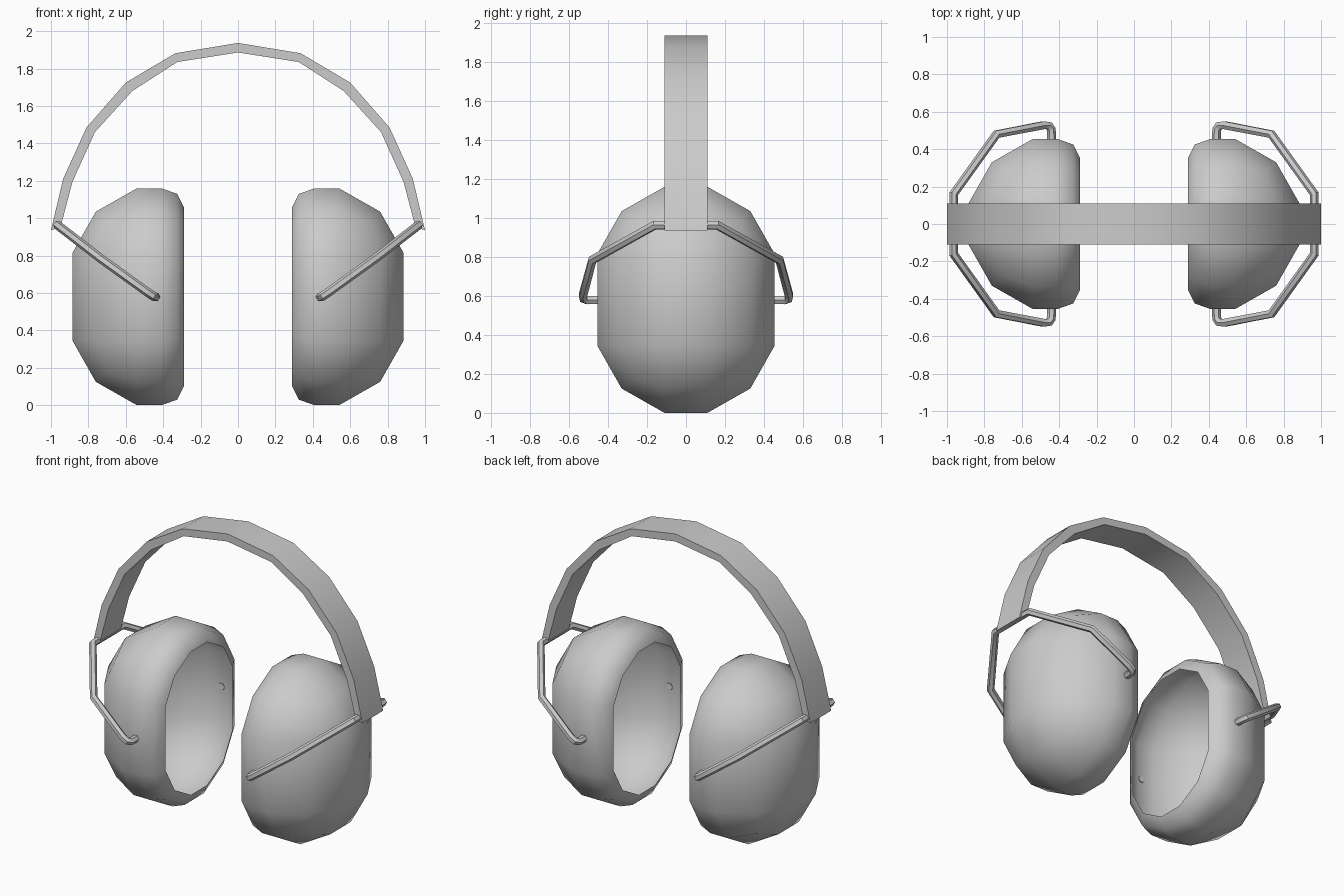
import bpy
import bmesh
from mathutils import Vector

cube = bpy.data.objects.get("Cube")
if cube:
    bpy.data.objects.remove(cube)

grey = bpy.data.materials.new("light_grey")
grey.use_nodes = True
COLOUR = (0.6, 0.6, 0.6, 1)
grey.diffuse_color = COLOUR
grey.node_tree.nodes["Principled BSDF"].inputs["Base Color"].default_value = COLOUR


def link(name, data, angle):
    obj = bpy.data.objects.new(name, data)
    bpy.context.collection.objects.link(obj)
    data.materials.append(grey)
    bpy.ops.object.select_all(action="DESELECT")
    obj.select_set(True)
    bpy.context.view_layer.objects.active = obj
    if obj.type == "CURVE":
        bpy.ops.object.convert(target="MESH")
    bpy.ops.object.shade_smooth_by_angle(angle=angle)
    return bpy.context.object


def finish(name, bm, angle):
    bmesh.ops.recalc_face_normals(bm, faces=bm.faces)
    mesh = bpy.data.meshes.new(name)
    bm.to_mesh(mesh)
    bm.free()
    return link(name, mesh, angle)


# Hollow ear cup: rounded block, open towards the head, stretched in height
CUP_X, CUP_Z, STRETCH = 0.43, 0.58, 0.125
REACH = {1: 0.455, 2: 0.33, 3: 0.277}


def ear_cup(name, side):
    bm = bmesh.new()
    bmesh.ops.create_cube(bm, size=2)
    bmesh.ops.subdivide_edges(bm, edges=bm.edges[:], cuts=2, use_grid_fill=True)
    inner = [v for v in bm.verts if v.co.x < -0.9]
    bmesh.ops.delete(bm, geom=inner, context="VERTS")
    for v in bm.verts:
        outer = [abs(c) > 0.9 for c in v.co]
        reach = REACH[sum(outer)]
        v.co = Vector([(reach if o else 0.11) * (1 if c > 0 else -1)
                       for c, o in zip(v.co, outer)])
        v.co.x = CUP_X + v.co.x if v.co.x > 0 else 0.41

    # Rounded lip around the opening
    scale = 1
    for x, new_scale in ((0.325, 0.934), (0.29, 0.78)):
        edges = [e for e in bm.edges if e.is_boundary]
        made = bmesh.ops.extrude_edge_only(bm, edges=edges)["geom"]
        for v in made:
            if isinstance(v, bmesh.types.BMVert):
                v.co.x = x
                v.co.y *= new_scale / scale
                v.co.z *= new_scale / scale
        scale = new_scale
    for v in bm.verts:
        v.co.z += CUP_Z + (STRETCH if v.co.z > 0 else -STRETCH)
        v.co.x *= side
    return finish(name, bm, 1.0)


# Bent wire: from one cup hook, through the band end, to the other hook
def wire_arm(name, side):
    half = [(0.44, 0.45, 0.58), (0.442, 0.505, 0.578), (0.455, 0.525, 0.585),
            (0.485, 0.528, 0.605), (0.735, 0.48, 0.785), (0.965, 0.16, 0.963)]
    path = half + [(x, -y, z) for x, y, z in reversed(half)]
    curve = bpy.data.curves.new(name, "CURVE")
    curve.dimensions = "3D"
    curve.bevel_depth = 0.024
    curve.bevel_resolution = 1
    curve.use_fill_caps = True
    spline = curve.splines.new("POLY")
    spline.points.add(len(path) - 1)
    for point, (x, y, z) in zip(spline.points, path):
        point.co = (x * side, y, z, 1)
    return link(name, curve, 0.7)


# Faceted headband: closed arch profile extruded front to back
def headband():
    outer = [(1.0, 0.935), (0.935, 1.21), (0.81, 1.485), (0.6, 1.725), (0.335, 1.882)]
    inner = [(0.948, 0.955), (0.885, 1.195), (0.765, 1.46), (0.565, 1.68), (0.325, 1.835)]

    def arch(points, top):
        return points + [(0, top)] + [(-x, z) for x, z in reversed(points)]

    profile = arch(outer, 1.937) + arch(inner, 1.886)[::-1]
    bm = bmesh.new()
    face = bm.faces.new([bm.verts.new((x, -0.11, z)) for x, z in profile])
    made = bmesh.ops.extrude_face_region(bm, geom=[face])["geom"]
    moved = [g for g in made if isinstance(g, bmesh.types.BMVert)]
    bmesh.ops.translate(bm, verts=moved, vec=(0, 0.22, 0))
    return finish("headband", bm, 0.7)


headband()
for label, sign in (("left", 1), ("right", -1)):
    ear_cup(label + "_ear_cup", sign)
    wire_arm(label + "_wire_arm", sign)
